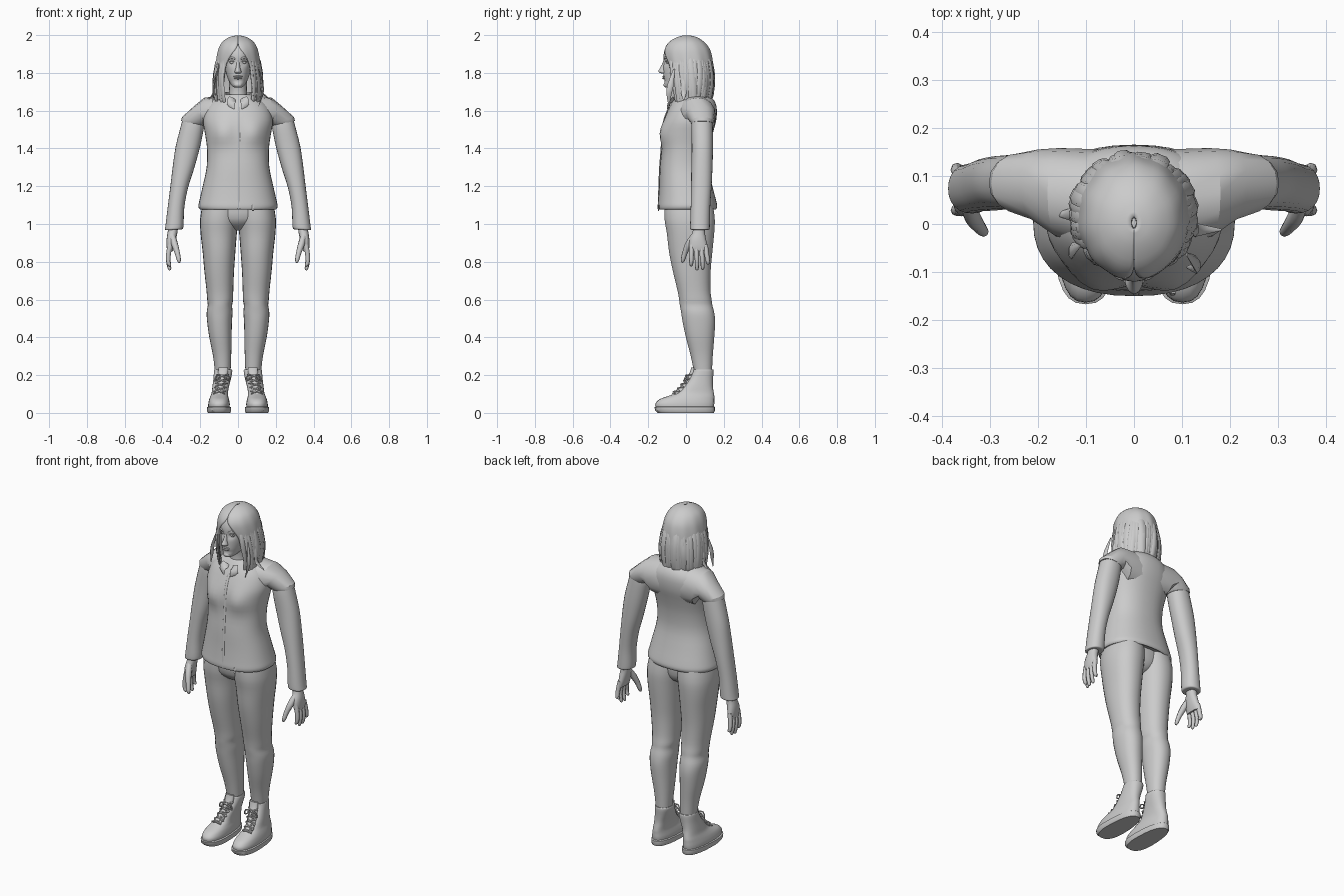
import bpy, bmesh, math, random
from mathutils import Vector
random.seed(4)


def finish(name, bm, mirror=False, angle=50, solid=0):
    bmesh.ops.recalc_face_normals(bm, faces=bm.faces)
    me = bpy.data.meshes.new(name)
    bm.to_mesh(me)
    bm.free()
    ob = bpy.data.objects.new(name, me)
    bpy.context.collection.objects.link(ob)
    if solid:
        m = ob.modifiers.new("thickness", 'SOLIDIFY')
        m.thickness, m.offset = solid, -1
    if mirror:
        m = ob.modifiers.new("mirror", 'MIRROR')
        m.use_mirror_merge = False
    bpy.ops.object.select_all(action='DESELECT')
    ob.select_set(True)
    bpy.context.view_layer.objects.active = ob
    bpy.ops.object.shade_smooth_by_angle(angle=math.radians(angle))
    return ob


def spline(rows, fine):
    """Catmull-Rom refinement of tuples of numbers."""
    out = []
    for i in range(len(rows) - 1):
        a, b, c, d = rows[max(i - 1, 0)], rows[i], rows[i + 1], rows[min(i + 2, len(rows) - 1)]
        for s in range(fine):
            t = s / fine
            out.append(tuple(.5 * (2 * q + (r - p) * t + (2 * p - 5 * q + 4 * r - w) * t * t
                                   + (3 * q - p - 3 * r + w) * t ** 3) for p, q, r, w in zip(a, b, c, d)))
    return out + [rows[-1]]


def skin(bm, loops, cap=True):
    for a, b in zip(loops, loops[1:]):
        for k in range(len(a)):
            j = (k + 1) % len(a)
            bm.faces.new((a[k], a[j], b[j], b[k]))
    if cap:
        bm.faces.new(loops[0])
        bm.faces.new(loops[-1])


def loft(name, rings, n=28, p=2.2, egg=0, fine=3, mirror=False, cap=True, bump=None, angle=50, solid=0):
    """Rings are (x1, z1, x2, z2, y_front, y_back)."""
    bm = bmesh.new()
    loops = []
    for x1, z1, x2, z2, y1, y2 in spline(rings, fine):
        loop = []
        for k in range(n):
            a = 2 * math.pi * k / n
            u, v = (math.copysign(abs(f) ** (2 / p), f) for f in (math.cos(a), math.sin(a)))
            h = u * (1 - egg * v) / 2
            co = Vector(((x1 + x2) / 2 + h * (x2 - x1), (y1 + y2) / 2 + v * (y2 - y1) / 2,
                         (z1 + z2) / 2 + h * (z2 - z1)))
            if bump:
                bump(co)
            loop.append(bm.verts.new(co))
        loops.append(loop)
    skin(bm, loops, cap)
    return finish(name, bm, mirror, angle, solid)


def level(rows):      # (z, x1, x2, front, back)
    return [(a, z, b, z, f, k) for z, a, b, f, k in rows]


def centred(rows):    # (z, half width, front, back)
    return [(-w, z, w, z, f, k) for z, w, f, k in rows]


def tube(bm, path, radii, normal=(1, 0, 0), flat=1, n=8, fine=3):
    """Tapered tube; flat squashes it along the normal."""
    pts = spline([tuple(p) + (r,) for p, r in zip(path, radii)], fine)
    loops = []
    for i, q in enumerate(pts):
        t = (Vector(pts[min(i + 1, len(pts) - 1)][:3]) - Vector(pts[max(i - 1, 0)][:3])).normalized()
        side = t.cross(Vector(normal)).normalized()
        up = side.cross(t)
        loops.append([bm.verts.new(Vector(q[:3]) + q[3] * (side * math.cos(a) + up * flat * math.sin(a)))
                      for a in (2 * math.pi * k / n for k in range(n))])
    skin(bm, loops)


def ball(name, at, size, mirror=False):
    bm = bmesh.new()
    bmesh.ops.create_uvsphere(bm, u_segments=16, v_segments=10, radius=1)
    for v in bm.verts:
        v.co = Vector(c * s for c, s in zip(v.co, size)) + Vector(at)
    return finish(name, bm, mirror)


# Jacket body, with a soft bust and a dipping front neckline
def bust(co):
    if co.y < 0:
        co.y -= .026 * math.exp(-((abs(co.x) - .085) ** 2 + (co.z - 1.48) ** 2) / .004)


loft("jacket_body", centred([
    (1.085, .188, -.135, .148), (1.078, .202, -.146, .158), (1.095, .21, -.15, .165), (1.13, .203, -.147, .158),
    (1.2, .187, -.142, .14), (1.3, .166, -.138, .12), (1.4, .164, -.128, .125), (1.48, .175, -.122, .142),
    (1.55, .185, -.115, .16), (1.62, .165, -.088, .162), (1.665, .115, -.06, .14), (1.685, .07, -.045, .10)]),
    n=40, p=2.3, bump=bust)
bm = bmesh.new()
tube(bm, [(.004, -.147, 1.08), (.004, -.143, 1.2), (.004, -.139, 1.3), (.004, -.131, 1.4), (.004, -.127, 1.48),
          (.004, -.117, 1.55), (.004, -.09, 1.62)], [.007] * 7, normal=(0, 1, 0), flat=.45)
tube(bm, [(.08, -.142, 1.1), (.08, -.146, 1.07)], [.006, .006], normal=(0, 1, 0), flat=.5)
finish("zip_placket", bm)


# Collar
def drop(co):
    co.z -= max(0, .03 - co.y) * .45


loft("collar", centred([(1.645, .095, -.07, .12), (1.675, .078, -.058, .1), (1.70, .072, -.058, .09)]),
     cap=False, bump=drop, solid=.008)
bm = bmesh.new()
tube(bm, [(.03, -.066, 1.665), (.036, -.088, 1.64), (.02, -.1, 1.61)], [.02, .024, .003], normal=(0, 1, .3), flat=.3)
finish("collar_points", bm, mirror=True)

# Shoulders and sleeves: rings turn from upright at the neck to level at the arm
loft("shoulder_cap", [(.06, 1.45, .06, 1.685, -.06, .155), (.13, 1.47, .18, 1.668, -.03, .158),
                      (.165, 1.53, .235, 1.622, .005, .155), (.172, 1.522, .297, 1.565, .022, .148),
                      (.178, 1.52, .302, 1.545, .03, .142)], n=16, fine=1, mirror=True, angle=28)
loft("sleeve", [(.18, 1.53, .292, 1.56, .03, .14), (.182, 1.5, .305, 1.51, .028, .142),
                (.203, 1.4, .33, 1.41, .03, .143), (.235, 1.285, .346, 1.3, .028, .14),
                (.265, 1.19, .358, 1.2, .027, .135), (.284, 1.09, .372, 1.09, .025, .128),
                (.288, 1.0, .384, .99, .022, .126), (.292, .975, .386, .97, .024, .124),
                (.305, .972, .375, .968, .035, .112)], n=24, mirror=True)

# Hands
loft("palm", [(.314, 1.02, .366, 1.02, .045, .105), (.32, .96, .372, .96, .035, .1),
              (.328, .92, .378, .92, .02, .106), (.338, .88, .378, .88, .016, .114),
              (.346, .855, .374, .855, .02, .116)], n=16, mirror=True)
bm = bmesh.new()
for y, y2, tip in ((.03, .028, .775), (.055, .058, .755), (.08, .088, .758), (.103, .116, .785)):
    tube(bm, [(.36, y, .89), (.368, (y + y2) / 2, .84), (.369, y2, .80), (.362, y2, tip + .008), (.36, y2, tip)],
         [.013, .0125, .011, .009, .003])
tube(bm, [(.348, .045, .94), (.336, .015, .895), (.322, -.005, .85), (.313, -.016, .81), (.31, -.019, .795)],
     [.016, .018, .014, .011, .004])
finish("fingers", bm, mirror=True)

# Trousers
loft("trouser_leg", level([
    (1.12, -.01, .185, -.115, .14), (1.03, -.004, .2, -.115, .153), (.95, .006, .198, -.102, .15),
    (.85, .014, .187, -.09, .14), (.75, .021, .178, -.07, .131), (.65, .025, .167, -.046, .13),
    (.6, .026, .163, -.037, .136), (.57, .031, .16, -.033, .14), (.53, .029, .166, -.026, .15),
    (.48, .032, .163, -.018, .155), (.4, .034, .152, -.001, .15), (.3, .036, .132, .025, .142),
    (.2, .04, .12, .045, .137)]), n=26, mirror=True)
loft("trouser_hips", centred([(1.12, .17, -.115, .13), (1.03, .15, -.108, .125), (.985, .08, -.07, .1),
                              (.965, .02, -.03, .06)]))

# Boots
loft("boot_sole", level([(0, .042, .158, -.15, .148), (.012, .037, .164, -.163, .153),
                         (.03, .038, .163, -.167, .153), (.034, .046, .155, -.16, .148)]),
     p=2.5, egg=.12, fine=1, mirror=True, angle=35)
loft("boot_upper", level([
    (.03, .045, .157, -.161, .147), (.05, .044, .157, -.162, .15), (.072, .048, .152, -.14, .15),
    (.088, .052, .146, -.098, .15), (.108, .053, .139, -.048, .147), (.14, .048, .135, -.015, .142),
    (.18, .038, .13, .015, .143), (.215, .031, .127, .033, .146), (.23, .033, .124, .038, .144),
    (.225, .045, .115, .05, .13)]), p=2.4, egg=.1, mirror=True)
bm = bmesh.new()
steps = [(-.07, .102, .1), (-.047, .115, .097), (-.026, .136, .093), (-.011, .158, .088), (.004, .18, .084),
         (.016, .203, .08)]
for (y, z, x), (y2, z2, x2) in zip(steps, steps[1:]):
    for s in (-1, 1):
        tube(bm, [(x + s * .03, y + .012, z), (x, (y + y2) / 2 - .008, (z + z2) / 2 + .004),
                  (x2 - s * .03, y2 + .012, z2)], [.0045] * 3, normal=(0, 1, .5), n=6)
for s in (-1, 1):
    tube(bm, [(.082, .008, .2), (.082 + s * .03, -.002, .198), (.082 + s * .04, .004, .17),
              (.082 + s * .012, -.008, .185)], [.004] * 4, normal=(0, 1, .3), n=6)
finish("boot_laces", bm, mirror=True)
loft("boot_tongue", level([(.1, .075, .125, -.075, -.02), (.15, .066, .117, -.02, .03), (.2, .055, .107, .014, .05),
                           (.24, .052, .104, .028, .045)]), n=16, mirror=True)


# Head and neck, with eye sockets pressed in
def sockets(co):
    if co.y < -.03:
        co.y += .012 * math.exp(-((abs(co.x) - .03) ** 2 / .0003 + (co.z - 1.856) ** 2 / .00025))
        co.y += .006 * math.exp(-(co.x ** 2 / .001 + (co.z - 1.757) ** 2 / .0001))


loft("head", centred([
    (1.722, .014, -.1, -.06), (1.727, .028, -.112, -.03), (1.745, .042, -.117, .02), (1.775, .056, -.119, .07),
    (1.81, .066, -.12, .1), (1.85, .071, -.12, .115), (1.9, .074, -.118, .115), (1.94, .068, -.102, .1),
    (1.975, .04, -.06, .06)]), n=48, fine=4, bump=sockets)
loft("neck", centred([(1.62, .06, -.055, .08), (1.67, .05, -.045, .07), (1.72, .047, -.045, .065),
                      (1.78, .05, -.06, .07)]), n=20)
loft("nose", centred([(1.872, .008, -.118, -.1), (1.85, .009, -.125, -.1), (1.825, .012, -.138, -.1),
                      (1.81, .017, -.146, -.1), (1.802, .018, -.142, -.1), (1.797, .012, -.13, -.1)]),
     n=16, p=1.7)
ball("upper_lip", (0, -.116, 1.781), (.024, .01, .005))
ball("lower_lip", (0, -.115, 1.772), (.021, .011, .006))
ball("chin", (0, -.105, 1.737), (.022, .014, .014))
ball("eye", (.03, -.092, 1.855), (.014, .014, .009), mirror=True)
bm = bmesh.new()
tube(bm, [(.013, -.114, 1.874), (.032, -.109, 1.88), (.052, -.092, 1.873)], [.004, .006, .003], normal=(0, 1, 0))
tube(bm, [(.015, -.106, 1.857), (.03, -.107, 1.864), (.046, -.094, 1.857)], [.002, .003, .002], normal=(0, 1, 0))
finish("eyebrows_and_lids", bm, mirror=True)

# Hair shell: C-shaped rows (z, half width, front, back, half opening in degrees)
hair_rows = spline([(1.999, .006, -.01, .015, 0), (1.99, .045, -.045, .055, 0), (1.965, .082, -.088, .095, 0),
                    (1.93, .102, -.112, .123, 6), (1.89, .112, -.117, .136, 22), (1.84, .119, -.112, .143, 34),
                    (1.78, .127, -.105, .148, 36), (1.71, .128, -.095, .143, 40), (1.65, .118, -.085, .13, 42)], 3)


def hair_point(row, deg, out=0):
    z, w, f, k, _ = row
    a = math.radians(deg)
    wave = 1 + (2 - z) * .09 * math.sin(11 * a + z * 9)
    return Vector(((w * wave + out) * math.sin(a),
                   (f + k) / 2 - ((k - f) / 2 * wave + out) * math.cos(a), z))


bm = bmesh.new()
N = 60
grid = [[bm.verts.new(hair_point(r, r[4] + (360 - 2 * r[4]) * k / N)) for k in range(N + 1)] for r in hair_rows]
for a, b in zip(grid, grid[1:]):
    for k in range(N):
        bm.faces.new((a[k], a[k + 1], b[k + 1], b[k]))
finish("hair_shell", bm, solid=.012, angle=40)

# Hair locks following the shell, with loose ragged ends
bm = bmesh.new()
for i in range(34):
    deg = 44 + 272 * i / 33 + random.uniform(-3, 3)
    start = random.choice((4, 6, 8, 11))
    drift = random.uniform(-9, 9)
    picks = [hair_rows[j] for j in (start, (start + 24) // 2, 20, 24)]
    path = [hair_point(r, deg + drift * j / 3, -.003 + .004 * j / 3) for j, r in enumerate(picks)]
    out = Vector((path[-1].x, path[-1].y, 0)).normalized()
    path.append(path[-1] + out * random.uniform(-.01, .012) + Vector((0, 0, -random.uniform(.0, .035))))
    w = random.uniform(.012, .019)
    tube(bm, path, [.004, w, w, w * .8, .002], normal=out, flat=.4, n=6, fine=2)
for s, tip in ((1, (.182, -.012, 1.655)), (-1, (-.165, .02, 1.65)), (-1, (-.135, -.06, 1.64)), (1, (.11, -.09, 1.625))):
    tube(bm, [(s * .11, tip[1] * .7, 1.82), (s * .128, tip[1] * .9, 1.74), (s * .13, tip[1], 1.69), tip],
         [.004, .016, .014, .002], normal=(s, 0, 0), flat=.45, n=6, fine=2)
finish("hair_locks", bm, angle=40)
